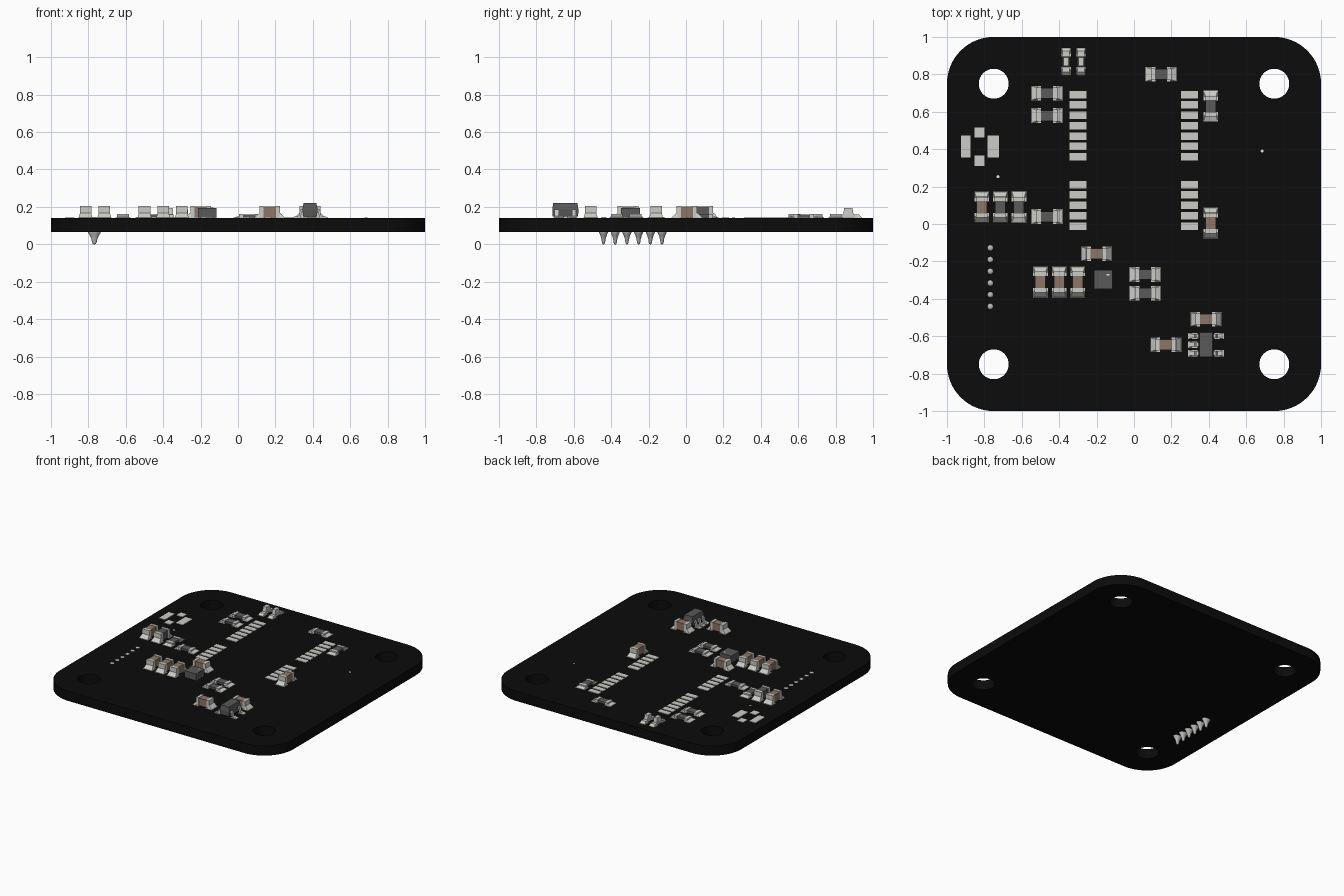
import bpy, bmesh, math
from mathutils import Matrix

if "Cube" in bpy.data.objects:
    bpy.data.objects.remove(bpy.data.objects["Cube"])

TOP, BOT = 0.14, 0.065

def material(name, rgb):
    m = bpy.data.materials.new(name)
    m.diffuse_color = (*rgb, 1)
    m.use_nodes = True
    m.node_tree.nodes["Principled BSDF"].inputs["Base Color"].default_value = m.diffuse_color
    return m

BOARD, METAL, DARK, BROWN, WHITE, SOLDER = range(6)
MATS = [material("board black", (0.0035, 0.0035, 0.0035)),
        material("tinned metal", (0.6, 0.6, 0.57)),
        material("dark plastic", (0.1, 0.1, 0.1)),
        material("ceramic brown", (0.27, 0.18, 0.135)),
        material("marking white", (0.9, 0.9, 0.9)),
        material("solder grey", (0.5, 0.5, 0.48))]

def finish(bm, name, loc=(0, 0, 0), turn=False):
    me = bpy.data.meshes.new(name)
    bmesh.ops.recalc_face_normals(bm, faces=bm.faces)
    bm.to_mesh(me)
    bm.free()
    for m in MATS:
        me.materials.append(m)
    ob = bpy.data.objects.new(name, me)
    ob.location = loc
    ob.rotation_euler.z = math.pi / 2 if turn else 0
    bpy.context.collection.objects.link(ob)
    return ob

def block(bm, x, y, z0, z1, sx, sy, mat, tx=None, ty=None, ox=0):
    """Box from z0 to z1; optional smaller top (tx, ty) shifted by ox."""
    tx, ty = (sx if tx is None else tx), (sy if ty is None else ty)
    c = [(-.5, -.5), (.5, -.5), (.5, .5), (-.5, .5)]
    lo = [bm.verts.new((x + a * sx, y + b * sy, z0)) for a, b in c]
    hi = [bm.verts.new((x + ox + a * tx, y + b * ty, z1)) for a, b in c]
    faces = [lo[::-1], hi] + [[lo[i], lo[(i + 1) % 4], hi[(i + 1) % 4], hi[i]] for i in range(4)]
    for f in faces:
        bm.faces.new(f).material_index = mat

def lathe(bm, x, y, profile, mat, n=16, sx=1, sy=1):
    rings = [[bm.verts.new((x + r * sx * math.cos(k * math.tau / n),
                            y + r * sy * math.sin(k * math.tau / n), z)) for k in range(n)]
             for r, z in profile]
    for a, b in zip(rings, rings[1:]):
        for k in range(n):
            f = bm.faces.new((a[k], a[(k + 1) % n], b[(k + 1) % n], b[k]))
            f.material_index, f.smooth = mat, True
    for r in (rings[0], rings[-1]):
        bm.faces.new(r).material_index = mat

# Circuit board: rounded square outline with four mounting holes
def arc(cx, cy, r, a0, a1, n):
    return [(cx + r * math.cos(a0 + (a1 - a0) * k / n),
             cy + r * math.sin(a0 + (a1 - a0) * k / n)) for k in range(n + 1)]

CORNERS = [(1, 1), (-1, 1), (-1, -1), (1, -1)]
outline = []
for i, (sx, sy) in enumerate(CORNERS):
    outline += arc(sx * .75, sy * .75, .25, i * math.pi / 2, (i + 1) * math.pi / 2, 16)
holes = [arc(sx * .75, sy * .75, .08, 0, math.tau, 40)[:-1] for sx, sy in CORNERS]
cu = bpy.data.curves.new("circuit_board", 'CURVE')
cu.dimensions, cu.fill_mode, cu.extrude = '2D', 'BOTH', (TOP - BOT) / 2
for pts in [outline] + holes:
    s = cu.splines.new('POLY')
    s.points.add(len(pts) - 1)
    for p, (x, y) in zip(s.points, pts):
        p.co = (x, y, 0, 1)
    s.use_cyclic_u = True
cu.materials.append(MATS[BOARD])
board = bpy.data.objects.new("circuit_board", cu)
board.location.z = (TOP + BOT) / 2
bpy.context.collection.objects.link(board)
bpy.context.view_layer.objects.active = board
board.select_set(True)
bpy.ops.object.convert(target='MESH')
bpy.ops.object.shade_smooth_by_angle(angle=math.radians(30))

# Two-terminal chips: pads, solder fillets, end caps and a body
def chip(name, x, y, height, mat, turn=False):
    bm = bmesh.new()
    block(bm, 0, 0, .004, height - .003, .075, .056, mat)
    for s in (-1, 1):
        block(bm, s * .057, 0, 0, .003, .052, .078, METAL)
        block(bm, s * .044, 0, .002, height, .022, .062, METAL)
        block(bm, s * .066, 0, .003, .003 + height * .4, .03, .074, METAL, .004, .058, -s * .012)
    finish(bm, name, (x, y, TOP), turn)

for x, y, t in [(-.465, .70, 0), (-.465, .58, 0), (-.465, .04, 0), (.145, .80, 0), (.06, -.27, 0),
                (.06, -.37, 0), (.41, .63, 1), (-.615, .09, 1)]:
    chip("resistor", x, y, .022, DARK, t)
for x, y, t in [(-.815, .09, 1), (.41, .005, 1), (-.50, -.31, 1), (-.40, -.31, 1), (-.30, -.31, 1),
                (-.20, -.16, 0), (.385, -.51, 0), (.17, -.645, 0)]:
    chip("capacitor", x, y, .064, BROWN, t)
chip("inductor", -.715, .09, .064, DARK, True)

# Pair of small indicator lamps near the back edge
for x in (-.363, -.283):
    bm = bmesh.new()
    block(bm, 0, 0, .003, .018, .09, .036, METAL)
    block(bm, 0, 0, .018, .053, .056, .032, METAL, .044, .028)
    for s in (-1, 1):
        block(bm, s * .05, 0, 0, .003, .045, .05, METAL)
        block(bm, s * .058, 0, .003, .018, .03, .046, METAL, .012, .038, -s * .008)
    finish(bm, "indicator_lamp", (x, .868, TOP), True)

# Bare module footprint: seven pads, a gap, then five pads on both sides
bm = bmesh.new()
rows = [.692 - .0555 * i for i in range(7)] + [.211 - .0555 * i for i in range(5)]
for x in (-.3, .297):
    for y in rows:
        block(bm, x, y, TOP, TOP + .004, .092, .04, METAL)
finish(bm, "module_pads")

# Bare antenna connector footprint
bm = bmesh.new()
for x, y, w, h in [(-.9, .415, .052, .118), (-.752, .415, .06, .118),
                   (-.826, .49, .052, .054), (-.826, .338, .052, .054)]:
    block(bm, x, y, TOP, TOP + .004, w, h, METAL)
finish(bm, "antenna_pads")

# Square sensor chip with pin-one dot
bm = bmesh.new()
block(bm, 0, 0, .004, .055, .1, .102, DARK)
block(bm, .026, .026, .055, .057, .016, .01, WHITE)
for s in (-1, 1):
    for i in (-1, 0, 1):
        block(bm, s * .042, i * .033, 0, .004, .016, .016, METAL)
finish(bm, "sensor_chip", (-.165, -.297, TOP))

# Five-leg regulator: bevelled body and bent legs on pads
bm = bmesh.new()
block(bm, 0, 0, .008, .045, .072, .136, DARK, .082, .14)
block(bm, 0, 0, .045, .08, .082, .14, DARK, .068, .13)
for s, i in [(-1, -1), (-1, 0), (-1, 1), (1, -1), (1, 1)]:
    y = i * .046
    block(bm, s * .07, y, 0, .003, .05, .034, METAL)
    block(bm, s * .064, y, .003, .012, .03, .022, METAL)
    block(bm, s * .055, y, .010, .043, .012, .022, METAL, ox=-s * .008)
    block(bm, s * .043, y, .036, .046, .02, .022, METAL)
    block(bm, s * .084, y, .003, .01, .018, .03, METAL, .006, .022, -s * .006)
finish(bm, "regulator", (.385, -.645, TOP))

# Through-hole pins: domes on top, tapered solder cones underneath
bm = bmesh.new()
for i in range(6):
    y = -.128 - .0626 * i
    lathe(bm, -.768, y, [(.016, TOP), (.014, TOP + .003), (.007, TOP + .006)], SOLDER)
    lathe(bm, -.768, y, [(.027, BOT), (.026, BOT - .005), (.019, BOT - .018), (.013, BOT - .036),
                         (.010, BOT - .054), (.007, BOT - .062), (.003, 0)], SOLDER, sx=1.25, sy=.88)
finish(bm, "header_pins")

# Tiny printed marker dots
bm = bmesh.new()
for x, y in [(.685, .39), (-.727, .253)]:
    lathe(bm, x, y, [(.008, TOP), (.008, TOP + .002)], WHITE)
finish(bm, "marker_dots")
